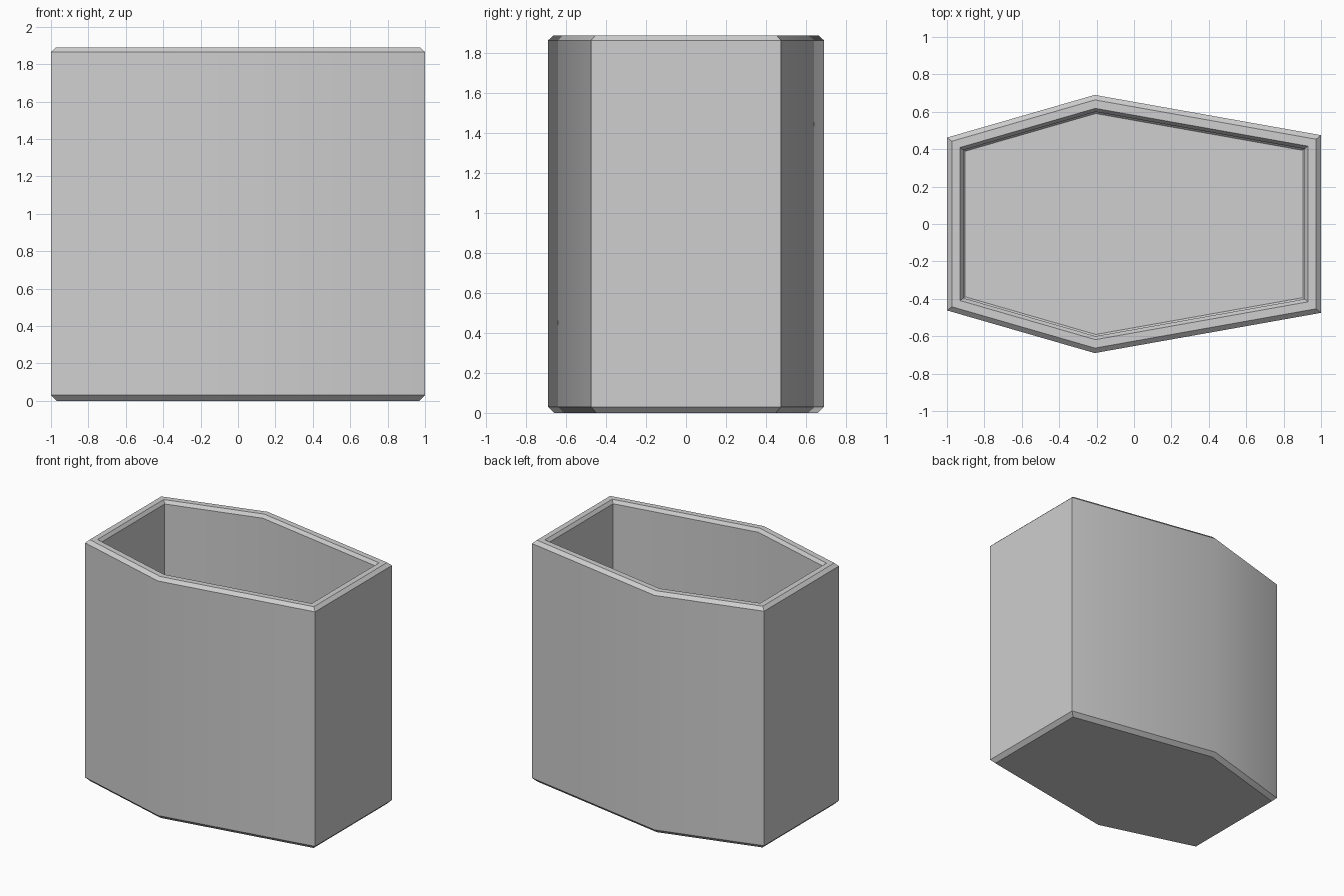
import bpy, bmesh, math
from mathutils import Vector

default_cube = bpy.data.objects.get("Cube")
if default_cube:
    bpy.data.objects.remove(default_cube, do_unlink=True)

# Six-sided plan, counter-clockwise from the front
front = [(-1, -0.462), (-0.21, -0.69), (1, -0.475)]
plan = [Vector(p) for p in front] + [Vector((x, -y)) for x, y in reversed(front)]


def inset(points, distance):
    """Move every side of the plan inward by the same distance."""
    result = []
    for i, p in enumerate(points):
        a = (p - points[i - 1]).normalized()
        b = (points[(i + 1) % len(points)] - p).normalized()
        na, nb = Vector((-a.y, a.x)), Vector((-b.y, b.x))
        result.append(p + (na + nb) * distance / (1 + na.dot(nb)))
    return result


# Wall section: inset and height, from the underside over the rim to the floor
section = [
    (0.03, 0.0), (0.0, 0.03),
    (0.0, 1.865), (0.026, 1.89),
    (0.07, 1.89), (0.088, 1.865),
    (0.088, 0.11), (0.097, 0.1),
]

bm = bmesh.new()
rings = [[bm.verts.new((p.x, p.y, z)) for p in inset(plan, d)] for d, z in section]
for low, high in zip(rings, rings[1:]):
    for i in range(len(plan)):
        j = (i + 1) % len(plan)
        bm.faces.new((low[i], low[j], high[j], high[i]))

# Underside and inner floor
bm.faces.new(list(reversed(rings[0])))
bm.faces.new(rings[-1])

mesh = bpy.data.meshes.new("container")
bm.to_mesh(mesh)
bm.free()
container = bpy.data.objects.new("container", mesh)
bpy.context.collection.objects.link(container)

# Plain grey material
grey = bpy.data.materials.new("light grey")
grey.use_nodes = True
colour = (0.62, 0.62, 0.62, 1)
grey.diffuse_color = colour
grey.node_tree.nodes["Principled BSDF"].inputs["Base Color"].default_value = colour
mesh.materials.append(grey)

# Soft bend on the long sides, crisp corners and chamfers
bpy.ops.object.select_all(action="DESELECT")
container.select_set(True)
bpy.context.view_layer.objects.active = container
bpy.ops.object.shade_smooth_by_angle(angle=math.radians(30))
